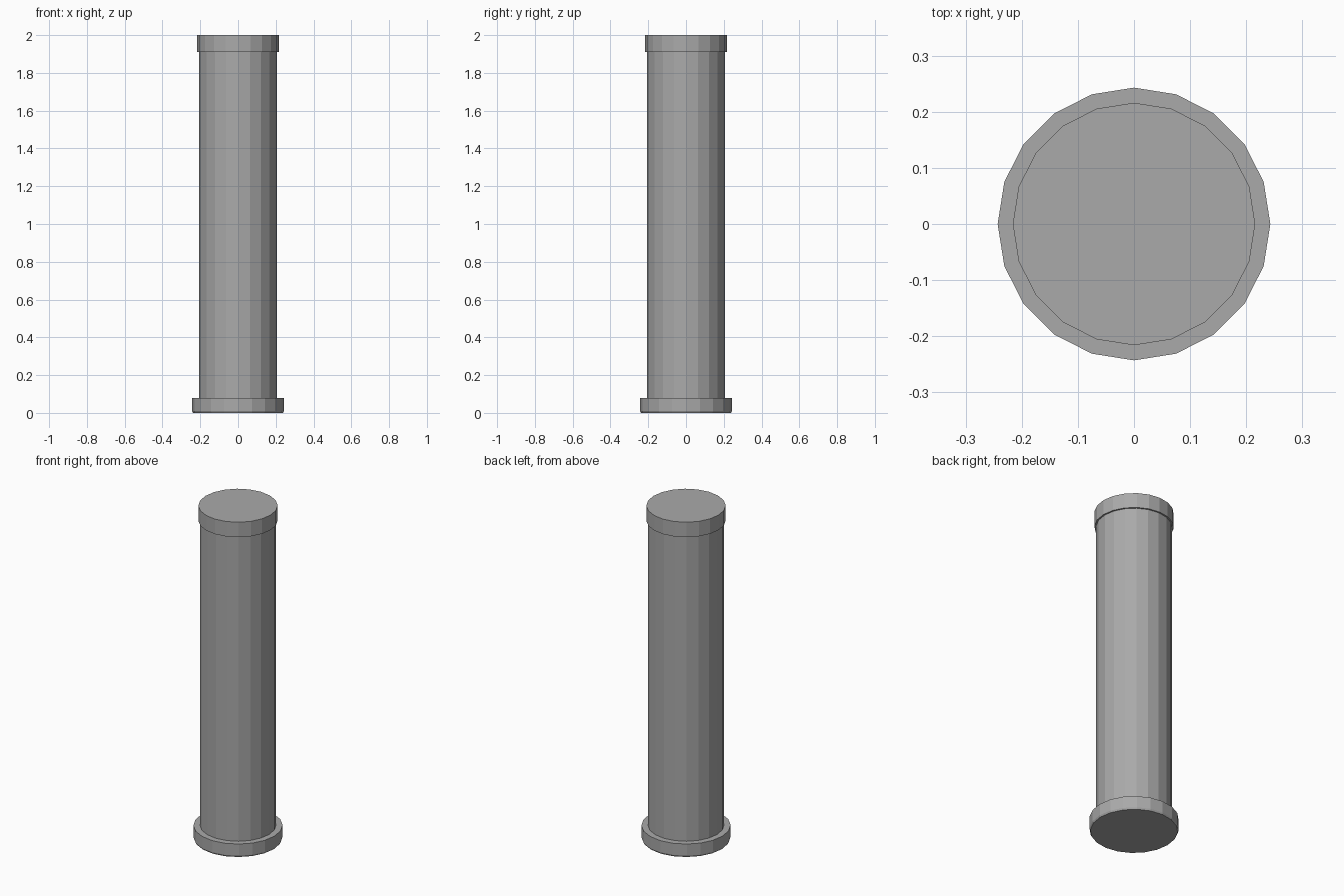
import bpy
import bmesh
from math import cos, sin, tau

SIDES = 20

old = bpy.data.objects.get("Cube")
if old:
    bpy.data.objects.remove(old, do_unlink=True)

stone = bpy.data.materials.new("grey stone")
stone.use_nodes = True
grey = (0.4, 0.4, 0.4, 1)
stone.diffuse_color = grey
stone.node_tree.nodes["Principled BSDF"].inputs["Base Color"].default_value = grey


def turned(name, profile):
    """Closed faceted solid from (radius, height) pairs, bottom to top."""
    bm = bmesh.new()
    rings = [[bm.verts.new((r * cos(tau * i / SIDES), r * sin(tau * i / SIDES), z))
              for i in range(SIDES)] for r, z in profile]
    for low, high in zip(rings, rings[1:]):
        for i in range(SIDES):
            j = (i + 1) % SIDES
            bm.faces.new((low[i], low[j], high[j], high[i]))
    bm.faces.new(rings[0][::-1])
    bm.faces.new(rings[-1])
    mesh = bpy.data.meshes.new(name)
    bm.to_mesh(mesh)
    bm.free()
    mesh.materials.append(stone)
    obj = bpy.data.objects.new(name, mesh)
    bpy.context.collection.objects.link(obj)
    return obj


# Wide foot with a slightly eased lower edge
turned("base", [(0.238, 0), (0.243, 0.01), (0.243, 0.08)])
# Plain faceted shaft
turned("shaft", [(0.207, 0.08), (0.207, 1.91)])
# Collar at the top
turned("cap", [(0.216, 1.91), (0.216, 2.0)])
